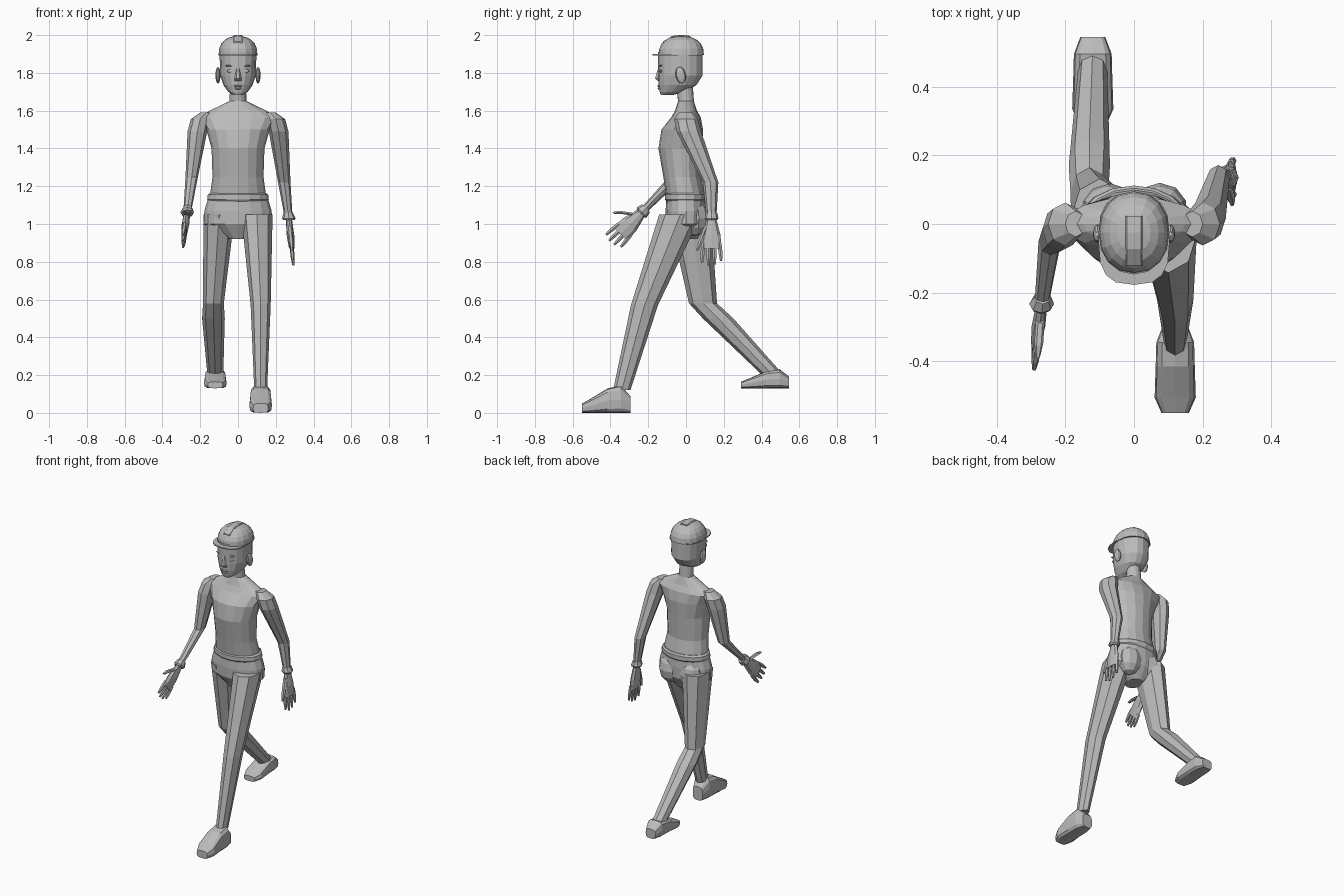
import bpy, bmesh, math
from mathutils import Matrix, Vector

default_cube = bpy.data.objects.get("Cube")
if default_cube:
    bpy.data.objects.remove(default_cube, do_unlink=True)

# One matte clay colour for the whole figure
clay = bpy.data.materials.new("clay_grey")
clay.use_nodes = True
colour = (0.5, 0.5, 0.5, 1)
clay.diffuse_color = colour
for node in clay.node_tree.nodes:
    if node.type == 'BSDF_PRINCIPLED':
        node.inputs["Base Color"].default_value = colour

SIDES = (("left", 1), ("right", -1))


def finish(name, bm):
    """Turn a bmesh into a named object with the clay material."""
    bmesh.ops.recalc_face_normals(bm, faces=bm.faces[:])
    mesh = bpy.data.meshes.new(name)
    bm.to_mesh(mesh)
    bm.free()
    mesh.materials.append(clay)
    obj = bpy.data.objects.new(name, mesh)
    bpy.context.collection.objects.link(obj)


def superellipse(angle, power):
    """Point on a unit circle, squared off when power is below one."""
    return [math.copysign(abs(v) ** power, v) for v in (math.cos(angle), math.sin(angle))]


def loft(name, rings, sides=8, power=1, pitch=0):
    """Skin rings of (centre, half width, half depth), tipped about x by pitch."""
    bm = bmesh.new()
    tip = Matrix.Rotation(pitch, 3, 'X')
    loops = []
    for centre, width, depth in rings:
        loop = []
        for i in range(sides):
            a, b = superellipse(math.tau * i / sides, power)
            offset = tip @ Vector((a * width, b * depth, 0))
            loop.append(bm.verts.new(Vector(centre) + offset))
        loops.append(loop)
    for low, high in zip(loops, loops[1:]):
        for i in range(sides):
            j = (i + 1) % sides
            bm.faces.new((low[i], low[j], high[j], high[i]))
    bm.faces.new(loops[0])
    bm.faces.new(loops[-1])
    finish(name, bm)


def stack(name, levels, **options):
    """Symmetric body part from levels of (height, half width, half depth, y)."""
    loft(name, [((0, y, z), width, depth) for z, width, depth, y in levels], **options)


def limb(name, joints, radii, flatness):
    """Tapered tube through the joints, deeper than it is wide."""
    loft(name, [(joint, r, r * flatness) for joint, r in zip(joints, radii)])


def blob(name, centre, size, tilt=0):
    bm = bmesh.new()
    matrix = (Matrix.Translation(centre) @ Matrix.Rotation(tilt, 4, 'X')
              @ Matrix.Diagonal(Vector(size)).to_4x4())
    bmesh.ops.create_uvsphere(bm, u_segments=10, v_segments=6, radius=1, matrix=matrix)
    finish(name, bm)


def foot(name, x, heel, sole, rise):
    """Flat-soled foot from heel to toe; rise scales its height."""
    rings = []
    for along, width, height in ((0, .036, .09), (.05, .055, .145), (.12, .057, .13),
                                 (.21, .06, .075), (.255, .04, .05)):
        half = height * rise / 2
        rings.append(((x, heel - along, sole + half), width, half))
    loft(name, rings, sides=12, power=.55, pitch=math.pi / 2)


def hand(side, wrist, pitch, reach, thumb):
    """Cuff, palm, fingers and thumb in a frame that hangs from the wrist."""
    frame = Matrix.Translation(wrist) @ Matrix.Rotation(pitch, 4, 'X')
    out = math.copysign(.1, wrist[0])

    def ring(across, along, width, depth):
        return frame @ Vector((out * along, across, -along)), width, depth

    loft(side + "_cuff", [ring(0, -.04, .025, .03), ring(0, -.01, .036, .037),
                          ring(0, 0, .03, .03)], pitch=pitch)
    loft(side + "_palm", [ring(0, -.02, .016, .022), ring(0, .08, .02, .048),
                          ring(0, .15, .015, .052)], pitch=pitch)
    for i, share in enumerate((.85, 1, .95, .75)):
        across = (i - 1.5) * .028
        tip = .14 + reach * share
        loft(f"{side}_finger_{i + 1}",
             [ring(across, .12, .011, .013),
              ring(across * 1.15, (tip + .14) / 2, .011, .012),
              ring(across * 1.2, tip, .006, .007)], sides=6, pitch=pitch)
    across, along = thumb
    loft(side + "_thumb", [ring(-.025, .03, .013, .015),
                           ring(across * .75, along * .7, .013, .014),
                           ring(across, along, .007, .008)], sides=6, pitch=pitch)


# Torso with a tucked waist and sloping shoulders, running into the neck
stack("torso", [(1.14, .15, .104, 0), (1.25, .135, .1, -.02), (1.4, .14, .116, -.03),
                (1.5, .168, .11, -.02), (1.565, .205, .078, 0), (1.6, .15, .058, 0),
                (1.65, .046, .042, 0), (1.75, .04, .045, -.01)], sides=16)
stack("waist_hem", [(1.12, .155, .105, 0), (1.13, .163, .112, 0),
                    (1.155, .16, .112, 0), (1.165, .148, .104, 0)], sides=16)

# Hips
stack("pelvis", [(.92, .05, .06, 0), (1, .182, .105, 0), (1.07, .178, .108, 0),
                 (1.14, .157, .104, 0)], sides=16)
for side, sign in SIDES:
    blob(side + "_buttock", (sign * .075, .045, 1.03), (.08, .075, .095))

# Legs in mid stride: hip, knee, ankle
limb("left_leg", [(.1, -.03, 1.05), (.12, -.22, .57), (.12, -.34, .12)],
     (.083, .053, .034), 1.35)
limb("right_leg", [(-.1, .02, 1.05), (-.13, .09, .58), (-.13, .17, .5), (-.12, .46, .2)],
     (.083, .055, .06, .042), 1.35)
foot("left_foot", .12, -.295, 0, 1)
foot("right_foot", -.12, .545, .13, .7)

# Arms swing opposite to the legs
elbows = ((.245, .13, 1.22), (-.245, -.05, 1.25))
wrists = ((.27, .135, 1.02), (-.27, -.24, 1.055))
for (side, sign), elbow, wrist in zip(SIDES, elbows, wrists):
    shoulder = [(sign * .17, 0, 1.59), (sign * .2, 0, 1.555), (sign * .215, sign * .015, 1.49)]
    limb(side + "_arm", shoulder + [elbow, wrist], (.03, .05, .052, .033, .02), 1.25)
hand("left", wrists[0], 0, .1, (-.075, .16))
hand("right", wrists[1], -math.pi / 4, .08, (-.105, .1))

# Head, narrowing to the chin
stack("head", [(1.683, .028, .033, -.1), (1.7, .052, .065, -.075), (1.735, .077, .1, -.045),
               (1.785, .094, .117, -.03), (1.91, .098, .117, -.03)], sides=16, power=.92)
stack("nose", [(1.758, .02, .012, -.14), (1.77, .018, .016, -.15),
               (1.835, .008, .008, -.138)], sides=6)
blob("upper_lip", (0, -.143, 1.731), (.025, .009, .006))
blob("lower_lip", (0, -.141, 1.718), (.021, .009, .007))
for side, sign in SIDES:
    blob(side + "_eye", (sign * .042, -.133, 1.81), (.02, .009, .009))
    blob(side + "_brow", (sign * .043, -.134, 1.838), (.026, .008, .005))
    blob(side + "_ear", (sign * .106, -.028, 1.788), (.014, .027, .045), tilt=.2)

# Cap: a squarish dome, a thin brim, and a raised strip that follows the crown
cap_base, cap_height, cap_depth, cap_y = 1.895, .1, .12, -.025
dome = []
for step in range(6):
    spread, lift = superellipse(step * math.pi / 11, .85)
    dome.append((cap_base + cap_height * lift, .103 * spread, cap_depth * spread, cap_y))
stack("cap", dome, sides=16, power=.92)
stack("cap_brim", [(cap_base - .002, .104, .132, -.045),
                   (cap_base + .005, .104, .132, -.045)], sides=16, power=.7)
strip = []
for share in (-.8, -.4, 0, .4):
    lift = math.sqrt(1 - abs(share) ** 2.5)
    centre = (0, cap_y + cap_depth * share, cap_base + cap_height * lift)
    strip.append((centre, .025, .006))
loft("cap_strip", strip, power=.5, pitch=math.pi / 2)
